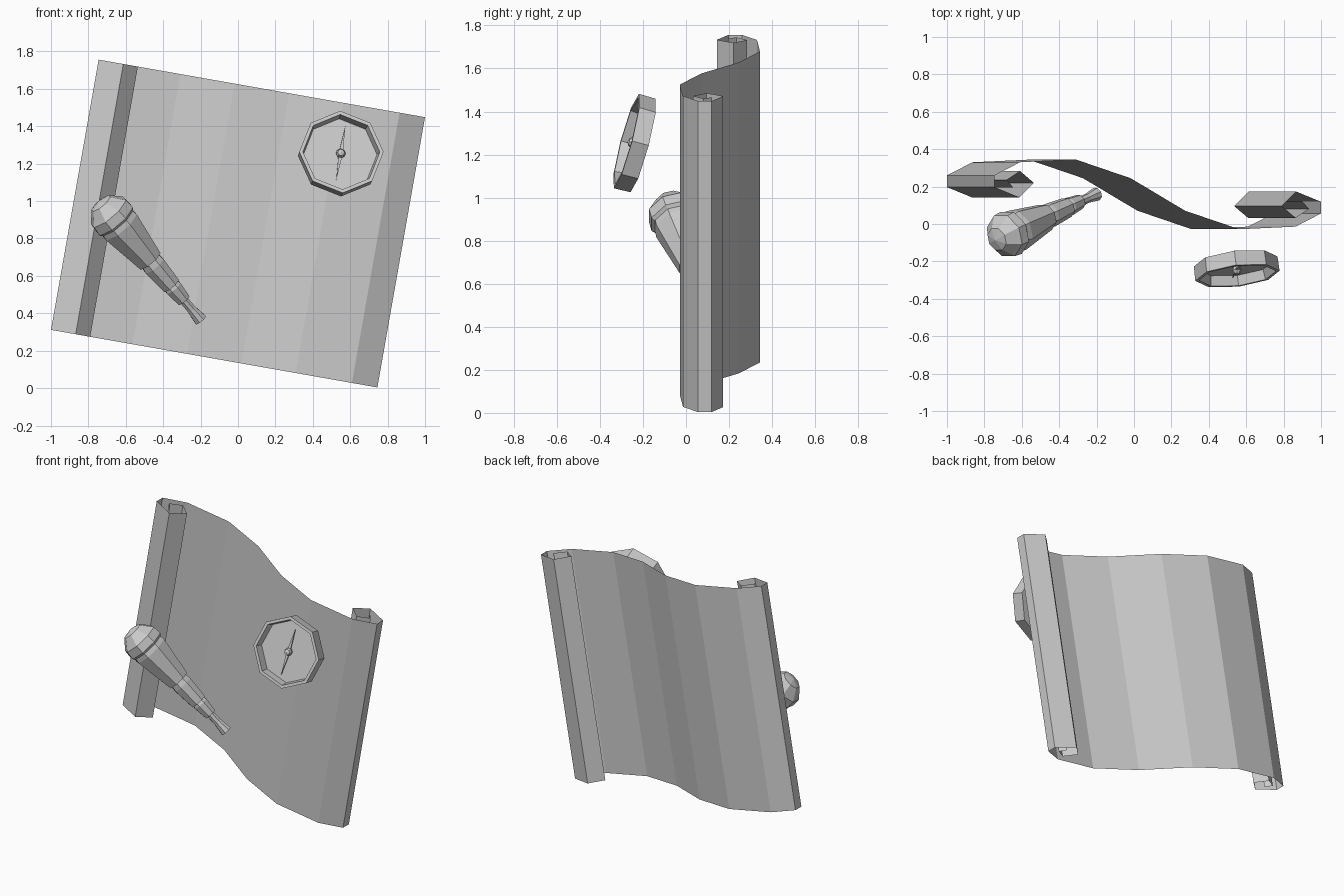
import bpy, bmesh, math
from mathutils import Matrix, Vector

if "Cube" in bpy.data.objects:
    bpy.data.objects.remove(bpy.data.objects["Cube"])


def finish(name, bm, matrix=None, fix_normals=True):
    if fix_normals:
        bmesh.ops.recalc_face_normals(bm, faces=bm.faces)
    me = bpy.data.meshes.new(name)
    bm.to_mesh(me)
    bm.free()
    ob = bpy.data.objects.new(name, me)
    bpy.context.collection.objects.link(ob)
    if matrix:
        ob.matrix_world = matrix
    return ob


def frame(x, y, z, origin):
    m = Matrix((x, y, z)).transposed().to_4x4()
    m.translation = origin
    return m


def lathe(name, profile, matrix, sides=8, turn=0.0):
    """Faceted turned part: profile is (radius, height) along local z."""
    bm = bmesh.new()
    rings = []
    for r, h in profile:
        if r == 0:
            rings.append([bm.verts.new((0, 0, h))])
        else:
            rings.append([bm.verts.new((r * math.cos(a), r * math.sin(a), h))
                          for a in (turn + i * math.tau / sides for i in range(sides))])
    for a, b in zip(rings, rings[1:]):
        for i in range(sides):
            j = (i + 1) % sides
            quad = [a[i % len(a)], a[j % len(a)], b[j % len(b)], b[i % len(b)]]
            bm.faces.new(list(dict.fromkeys(quad)))
    return finish(name, bm, matrix)


# Map sheet: S-shaped cross-section, rolled at both ends, point-symmetric
MID_Y = 0.158
half = [(-0.785, 0.195), (-0.82, 0.235), (-0.748, 0.283), (-0.673, 0.22),
        (-0.752, 0.143), (-0.886, 0.197), (-0.886, 0.26), (-0.748, 0.33),
        (-0.443, 0.344), (-0.148, 0.245)]
section = half + [(-u, 2 * MID_Y - y) for u, y in reversed(half)]
bm = bmesh.new()
lo, hi = [[bm.verts.new((u, y, v)) for u, y in section] for v in (-0.7335, 0.7335)]
for i in range(len(section) - 1):
    bm.faces.new((lo[i], lo[i + 1], hi[i + 1], hi[i]))
finish("map_sheet", bm, Matrix.Translation((0, 0, 0.88)) @ Matrix.Rotation(math.radians(10), 4, 'Y'),
       fix_normals=False)

# Telescope: local z runs from the lens to the eyepiece end
axis = Vector((0.65, 0.295, -0.76)).normalized()
side = axis.cross(Vector((0, 1, 0))).normalized()
scope = frame(side, axis.cross(side), axis, Vector((-0.2, 0.16, 0.365)))
lathe("telescope", [
    (0, -0.872), (0.065, -0.855), (0.108, -0.805),             # domed lens
    (0.122, -0.79), (0.126, -0.735), (0.112, -0.72),           # collar
    (0.116, -0.69), (0.075, -0.437), (0.06, -0.437),           # main barrel
    (0.066, -0.40), (0.055, -0.254), (0.044, -0.254),          # middle tube
    (0.05, -0.235), (0.04, -0.145), (0.026, -0.145),           # small tube
    (0.026, -0.08), (0.037, 0), (0, 0)], scope, turn=math.pi / 8)  # eyepiece

# Compass: local x right, y up, z out of the dial
right = Vector((0.992, 0.12, 0)).normalized()
normal = right.cross(Vector((-0.03, 0.256, 0.967))).normalized()
dial = frame(right, normal.cross(right), normal, Vector((0.553, -0.277, 1.263)))
lathe("compass_case", [(0, -0.08), (0.225, -0.08), (0.227, 0), (0.207, 0),
                       (0.198, -0.055), (0, -0.055)], dial)

# Hub and double-pointed needle
lathe("compass_hub", [(0, -0.055), (0.02, -0.048), (0.026, -0.03), (0.018, -0.012), (0, -0.006)], dial)
bm = bmesh.new()
outline = [(0, 0.15), (-0.011, 0), (0, -0.15), (0.011, 0)]
face = bm.faces.new([bm.verts.new((x, y, -0.036)) for x, y in outline])
ext = bmesh.ops.extrude_face_region(bm, geom=[face])
for v in ext["geom"]:
    if isinstance(v, bmesh.types.BMVert):
        v.co.z += 0.008
finish("compass_needle", bm, dial @ Matrix.Rotation(math.radians(-11), 4, 'Z'))
